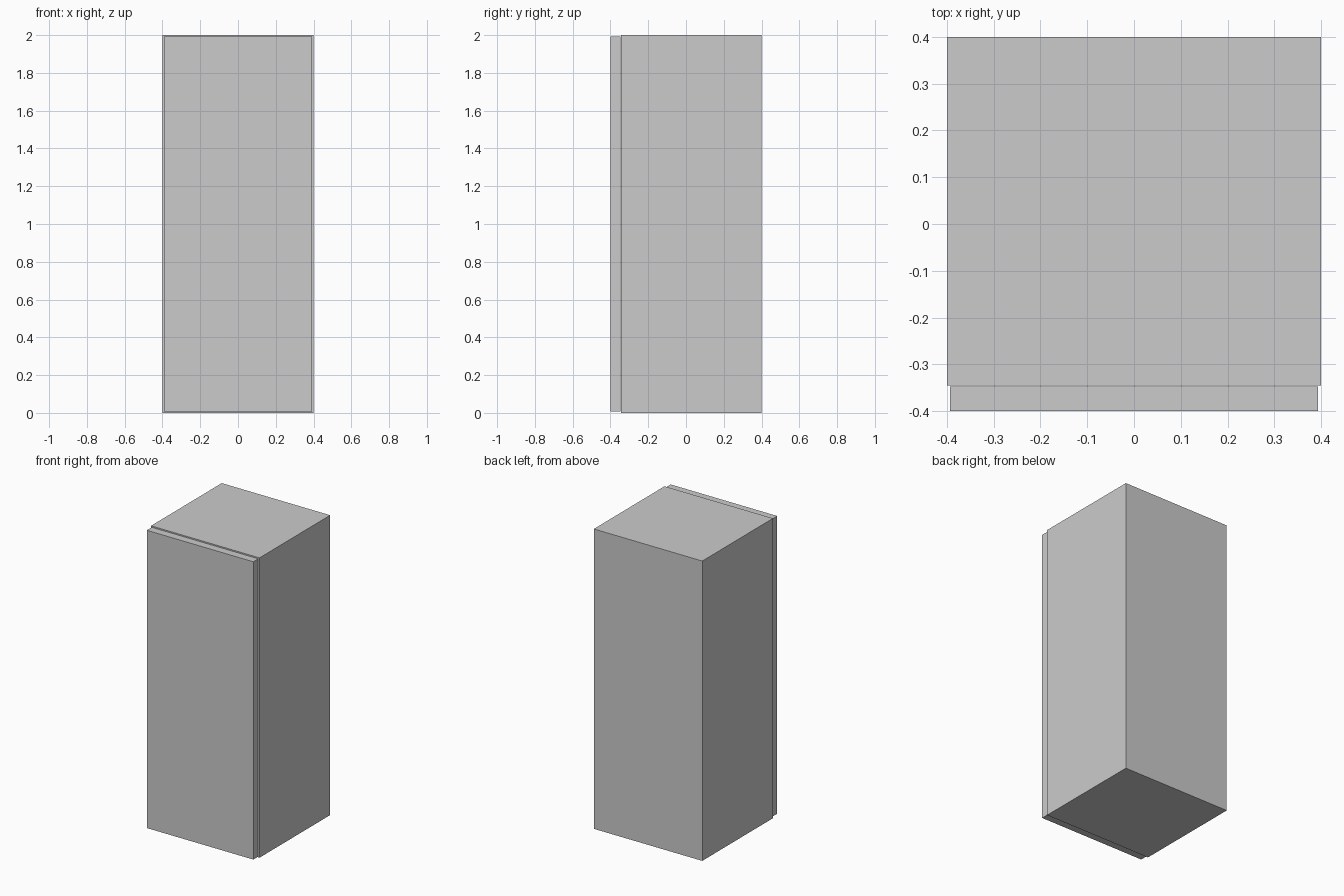
import bpy

if "Cube" in bpy.data.objects:
    bpy.data.objects.remove(bpy.data.objects["Cube"])


def box(name, x, y, z):
    """Axis-aligned box from (min, max) ranges."""
    size = [r[1] - r[0] for r in (x, y, z)]
    centre = [(r[0] + r[1]) / 2 for r in (x, y, z)]
    bpy.ops.mesh.primitive_cube_add(size=1, location=centre)
    ob = bpy.context.object
    ob.name = name
    ob.scale = size
    bpy.ops.object.transform_apply(location=False, rotation=False, scale=True)
    return ob


HALF = 0.4       # half width and half depth
INNER = 0.353    # inner face of the side panels
FRONT = -0.345   # front of the cabinet body
HEIGHT = 2.0
GAP = 0.007      # door clearance

# cabinet body between the side panels
box("cabinet_body", (-INNER, INNER), (FRONT, HALF), (0, HEIGHT))

# side panels
box("left_side_panel", (-HALF, -INNER), (FRONT, HALF), (0, HEIGHT))
box("right_side_panel", (INNER, HALF), (FRONT, HALF), (0, HEIGHT))

# full-height door, slightly smaller than the body with a thin gap behind it
box("door", (-HALF + GAP, HALF - GAP), (-HALF, FRONT - 0.003), (GAP, HEIGHT - GAP))
